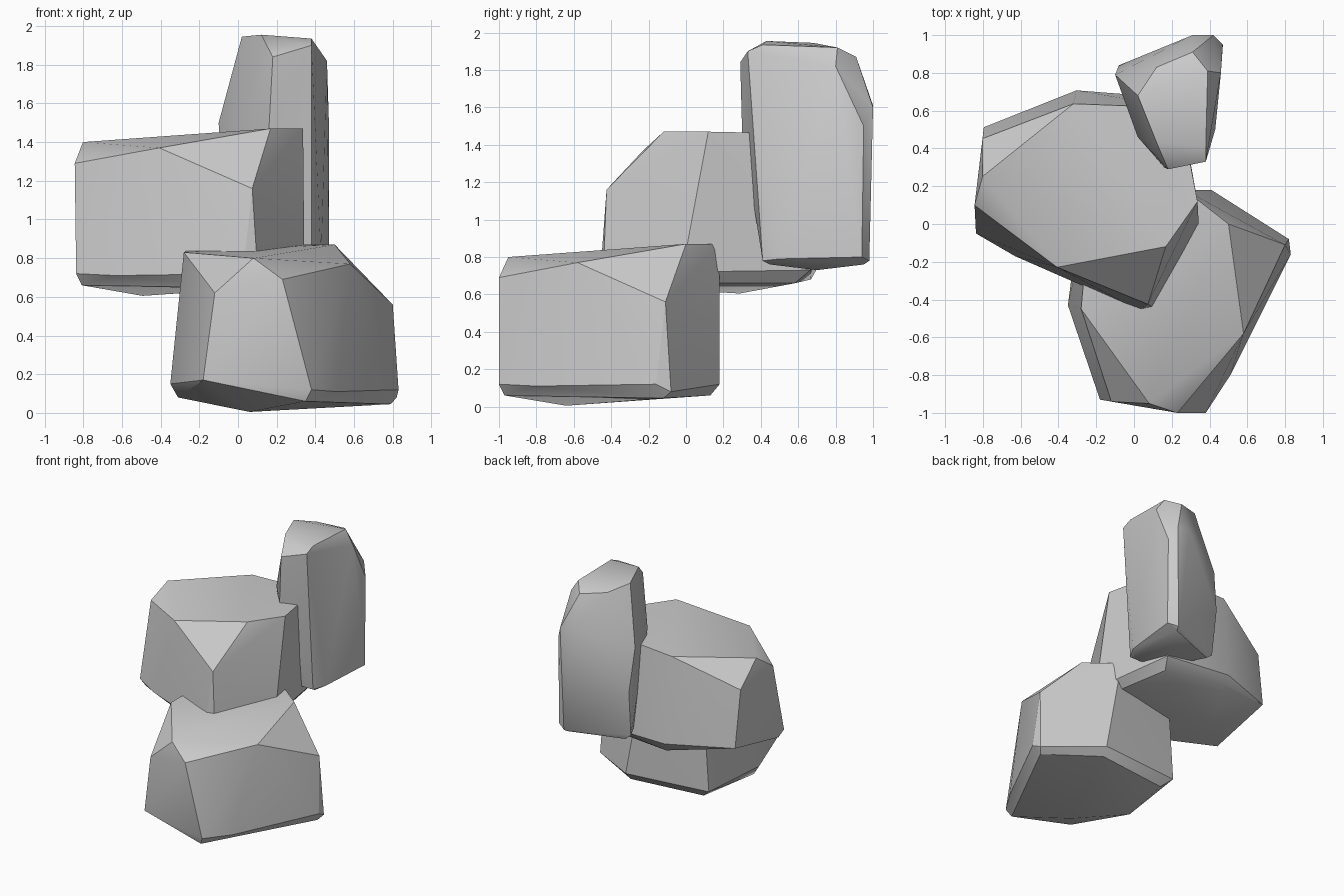
import bpy, bmesh, math
from mathutils import Matrix, Vector


def stone(name, corners, matrix=Matrix.Identity(4)):
    """Faceted stone: convex hull around its chipped corners."""
    bm = bmesh.new()
    for c in corners:
        bm.verts.new(matrix @ Vector(c))
    hull = bmesh.ops.convex_hull(bm, input=bm.verts[:])
    loose = {v for v in hull["geom_interior"] + hull["geom_unused"]
             if isinstance(v, bmesh.types.BMVert)}
    bmesh.ops.delete(bm, geom=list(loose), context='VERTS')
    bmesh.ops.dissolve_limit(bm, angle_limit=math.radians(2),
                             verts=bm.verts[:], edges=bm.edges[:])
    bmesh.ops.recalc_face_normals(bm, faces=bm.faces[:])
    mesh = bpy.data.meshes.new(name)
    bm.to_mesh(mesh)
    bm.free()
    ob = bpy.data.objects.new(name, mesh)
    bpy.context.collection.objects.link(ob)
    bpy.ops.object.select_all(action='DESELECT')
    ob.select_set(True)
    bpy.context.view_layer.objects.active = ob
    bpy.ops.object.shade_smooth_by_angle(angle=math.radians(30))
    return ob


# Broad boulder: top face, shoulder chips, lower rim, underside
boulder = [
    (0.08, -0.95, 0.80), (0.58, -0.58, 0.77), (0.50, 0.00, 0.87),
    (0.27, 0.18, 0.87), (-0.23, 0.11, 0.86), (-0.28, -0.45, 0.83),
    (-0.12, -0.94, 0.62), (0.23, -1.00, 0.69), (0.80, -0.11, 0.56),
    (-0.18, -0.93, 0.17), (0.38, -1.00, 0.12), (0.51, -0.80, 0.11),
    (0.83, -0.16, 0.12), (0.82, -0.08, 0.08), (0.41, 0.18, 0.12),
    (-0.28, 0.11, 0.13), (-0.35, -0.43, 0.15),
    (0.35, -0.97, 0.06), (0.06, -0.64, 0.005), (0.79, -0.12, 0.045),
    (0.40, 0.13, 0.06), (-0.20, 0.06, 0.06), (-0.31, -0.42, 0.08),
]
stone("lower_boulder", boulder)

# The same boulder turned and stacked higher
turn = (Matrix.Translation((0, 0, 0.60)) @ Matrix.Rotation(math.radians(-87.1), 4, 'Z')
        @ Matrix.Translation((-0.372, 0.162, 0)))
stone("middle_boulder", boulder, turn)

# Tall narrow stone at the back
tall = [
    (0.02, 0.68, 1.945), (0.12, 0.43, 1.955), (0.38, 0.41, 1.935),
    (0.39, 0.81, 1.92), (0.31, 0.91, 1.87), (0.12, 0.83, 1.90),
    (0.18, 0.29, 1.84), (0.38, 0.33, 1.90), (0.46, 0.80, 1.82),
    (-0.10, 0.79, 1.50), (0.31, 1.00, 1.61), (0.42, 1.00, 1.60),
    (0.47, 0.95, 1.50), (0.02, 0.46, 1.50), (0.16, 0.30, 1.47), (-0.08, 0.84, 1.15),
    (-0.07, 0.80, 0.79), (0.40, 0.98, 0.78), (0.47, 0.94, 0.80),
    (0.43, 0.50, 0.79), (0.38, 0.41, 0.78), (0.19, 0.41, 0.78), (0.08, 0.50, 0.78),
    (-0.02, 0.80, 0.75), (0.39, 0.95, 0.76), (0.37, 0.45, 0.76), (0.24, 0.70, 0.73),
]
stone("tall_stone", tall)
